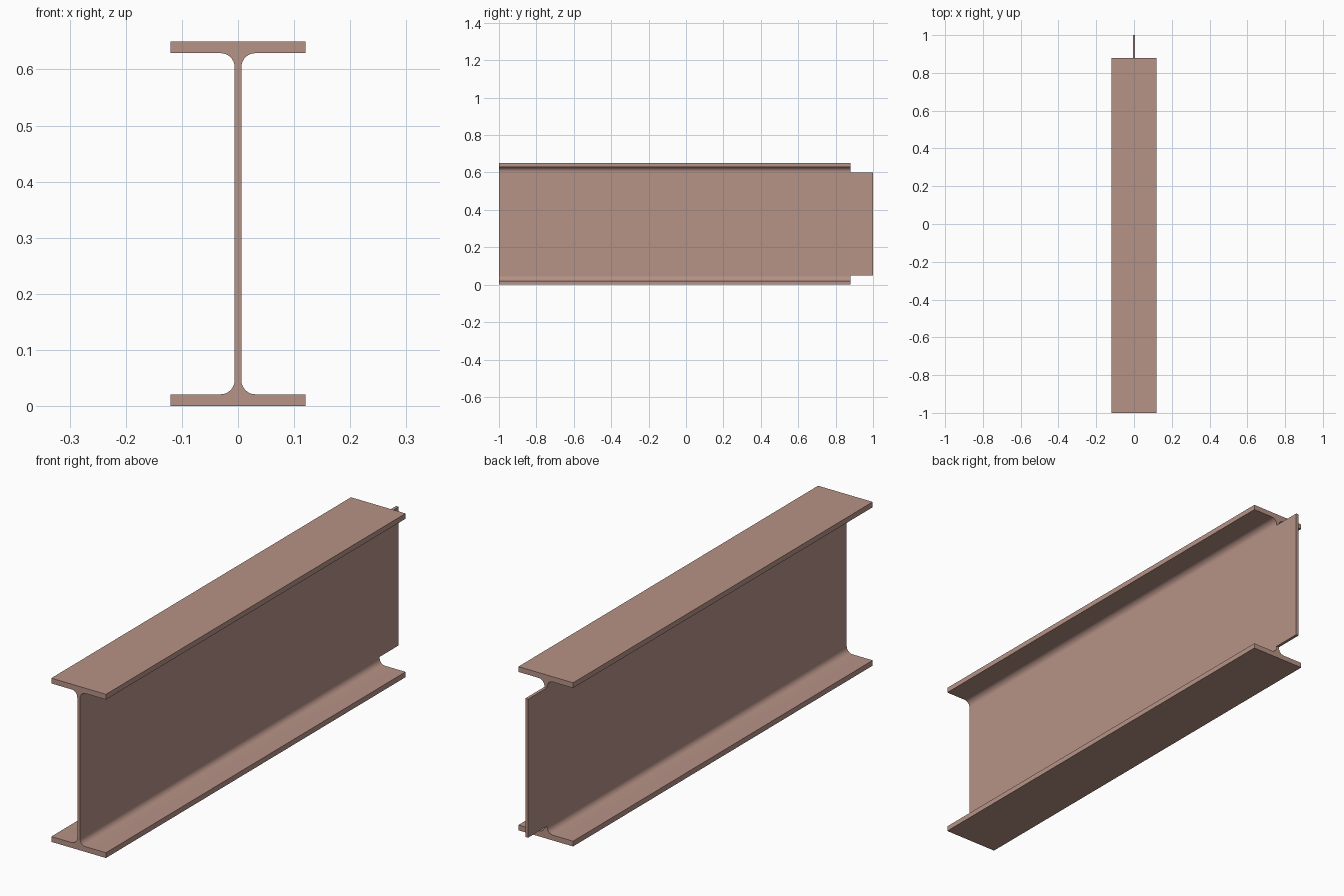
import bpy, bmesh, math
from mathutils import Vector

if "Cube" in bpy.data.objects:
    bpy.data.objects.remove(bpy.data.objects["Cube"])

H, HALF_W = 0.65, 0.12       # beam height, half flange width
FLANGE, HALF_WEB = 0.021, 0.006
R, SEG = 0.025, 8            # root fillet
COPE = 0.05                  # height removed at each flange, back end
Y0, Y1, Y2 = -1.0, 0.88, 1.0


def tee_half():
    """Right half of the lower tee (x, z), from flange base up to the cope line."""
    pts = [(HALF_W, 0), (HALF_W, FLANGE)]
    cx, cz = HALF_WEB + R, FLANGE + R
    for i in range(SEG + 1):
        a = math.radians(270 - 90 * i / SEG)
        pts.append((cx + R * math.cos(a), cz + R * math.sin(a)))
    return pts + [(HALF_WEB, COPE)]


bm = bmesh.new()


def face(points):
    return bm.faces.new([bm.verts.new((x, Y0, z)) for x, z in points])


# Cross-section: lower tee, mirrored upper tee, web between
half = tee_half()
tee = half + [(-x, z) for x, z in reversed(half)]
face(tee)
face([(x, H - z) for x, z in reversed(tee)])
web = face([(-HALF_WEB, COPE), (HALF_WEB, COPE),
            (HALF_WEB, H - COPE), (-HALF_WEB, H - COPE)])
bmesh.ops.remove_doubles(bm, verts=bm.verts[:], dist=1e-5)


def extrude(faces, dist, keep):
    ret = bmesh.ops.extrude_face_region(bm, geom=faces, use_keep_orig=keep)["geom"]
    bmesh.ops.translate(bm, vec=Vector((0, dist, 0)),
                        verts=[v for v in ret if isinstance(v, bmesh.types.BMVert)])
    return [f for f in ret if isinstance(f, bmesh.types.BMFace)]


# Full section to the cope, then only the web runs on as a tongue
ends = extrude(bm.faces[:], Y1 - Y0, True)
web_end = [f for f in ends if len(f.verts) == 4]
old = web_end[:]
extrude(web_end, Y2 - Y1, False)
stale = [f for f in old if f.is_valid and
         all(abs(v.co.y - Y1) < 1e-5 for v in f.verts)]
bmesh.ops.delete(bm, geom=stale, context='FACES_ONLY')
bmesh.ops.recalc_face_normals(bm, faces=bm.faces[:])

mesh = bpy.data.meshes.new("coped_i_beam")
bm.to_mesh(mesh)
bm.free()
beam = bpy.data.objects.new("coped_i_beam", mesh)
bpy.context.collection.objects.link(beam)

mat = bpy.data.materials.new("primer_brown")
mat.diffuse_color = (0.47, 0.29, 0.24, 1)
mat.use_nodes = True
mat.node_tree.nodes["Principled BSDF"].inputs["Base Color"].default_value = mat.diffuse_color
mesh.materials.append(mat)

# Smooth root fillets, sharp edges elsewhere
bpy.context.view_layer.objects.active = beam
beam.select_set(True)
bpy.ops.object.shade_smooth_by_angle(angle=math.radians(30))
